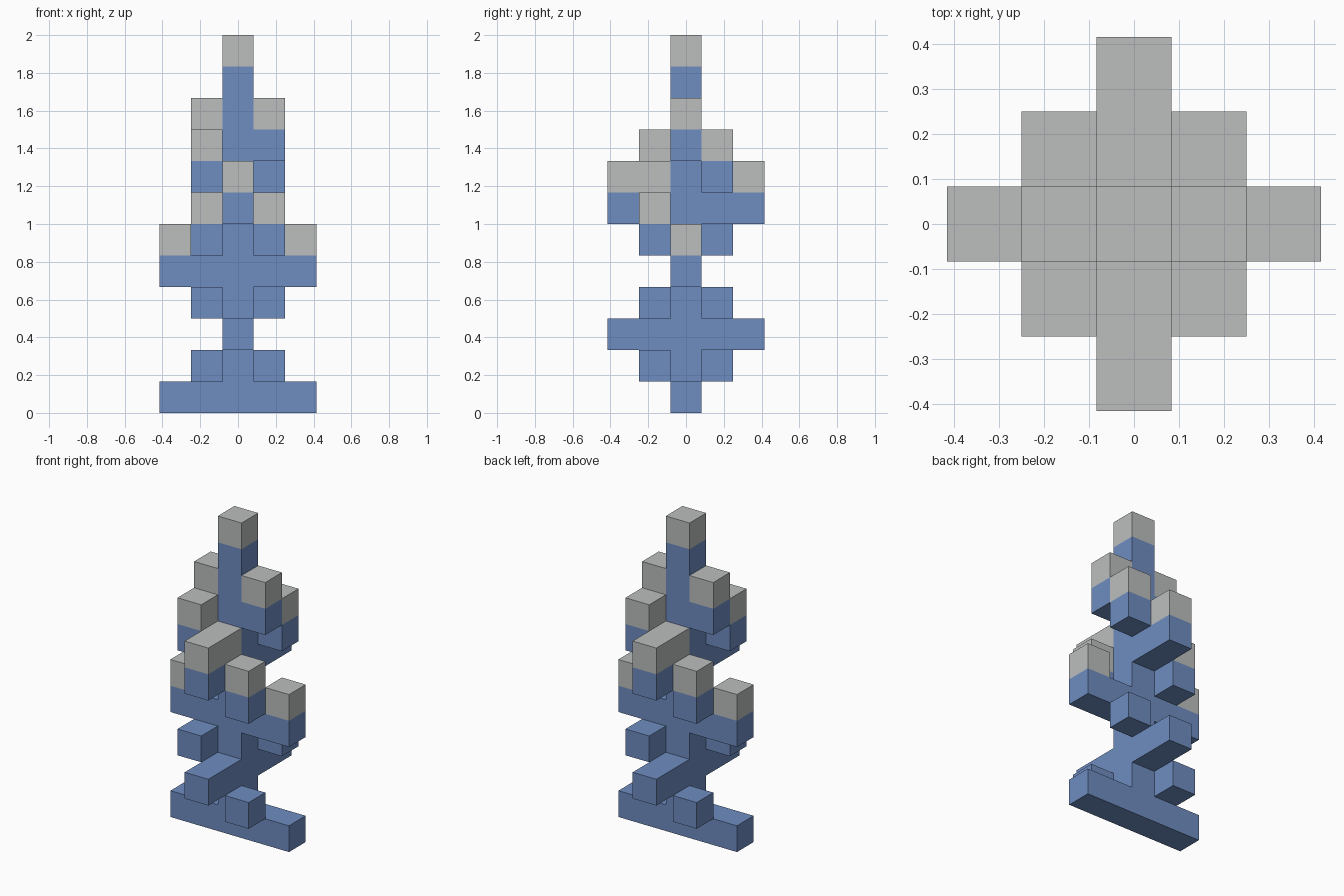
import bpy
import bmesh
from mathutils import Vector

default = bpy.data.objects.get("Cube")
if default:
    bpy.data.objects.remove(default, do_unlink=True)

U = 1 / 6  # edge of one block


def material(name, rgb):
    mat = bpy.data.materials.new(name)
    mat.use_nodes = True
    mat.diffuse_color = (*rgb, 1)
    mat.node_tree.nodes["Principled BSDF"].inputs["Base Color"].default_value = (*rgb, 1)
    return mat


blue = material("blue", (0.156, 0.266, 0.53))
grey = material("pale grey", (0.497, 0.52, 0.515))


def bar(axis, reach, level):
    """Pair of arms either side of the trunk."""
    steps = [s for s in range(-reach, reach + 1) if s]
    return {(s, 0, level) if axis == "x" else (0, s, level) for s in steps}


def diagonal(side, level):
    """Two opposite corner blocks."""
    return {(1, side, level), (-1, -side, level)}


# Blue parts, each a set of block cells
parts = {
    "trunk": {(0, 0, k) for k in range(11)},
    "base_bar": bar("x", 2, 0),
    "lower_corner_blocks": diagonal(-1, 1),
    "lower_cross_bar": bar("y", 2, 2),
    "lower_middle_corner_blocks": diagonal(1, 3),
    "middle_bar": bar("x", 2, 4),
    "upper_middle_corner_blocks": diagonal(-1, 5),
    "upper_cross_bar": bar("y", 2, 6),
    "upper_corner_blocks": diagonal(1, 7),
    "top_bar": bar("x", 1, 8),
}

# A grey cap sits on the highest block of every column
tops = {}
for cells in parts.values():
    for x, y, k in cells:
        tops[x, y] = max(k, tops.get((x, y), 0))
caps = {(x, y, k + 1) for (x, y), k in tops.items()}
occupied = caps.union(*parts.values())


def build(name, cells, mat):
    """Outer skin of the cells, merged into large flat faces."""
    bm = bmesh.new()
    for cell in cells:
        centre = Vector(cell) + Vector((0, 0, 0.5))
        for axis in range(3):
            for sign in (-1, 1):
                n = Vector((0, 0, 0))
                n[axis] = sign
                if tuple(int(c) for c in Vector(cell) + n) in occupied:
                    continue
                a = Vector((0, 0, 0))
                a[(axis + 1) % 3] = 0.5
                b = n.cross(a)
                mid = centre + n / 2
                corners = (mid - a - b, mid + a - b, mid + a + b, mid - a + b)
                bm.faces.new([bm.verts.new(c * U) for c in corners])
    bmesh.ops.remove_doubles(bm, verts=bm.verts[:], dist=0.001)
    bmesh.ops.dissolve_limit(bm, angle_limit=0.01, verts=bm.verts[:], edges=bm.edges[:])
    mesh = bpy.data.meshes.new(name)
    bm.to_mesh(mesh)
    bm.free()
    mesh.materials.append(mat)
    bpy.context.collection.objects.link(bpy.data.objects.new(name, mesh))


for name, cells in parts.items():
    build(name, cells, blue)
build("caps", caps, grey)
